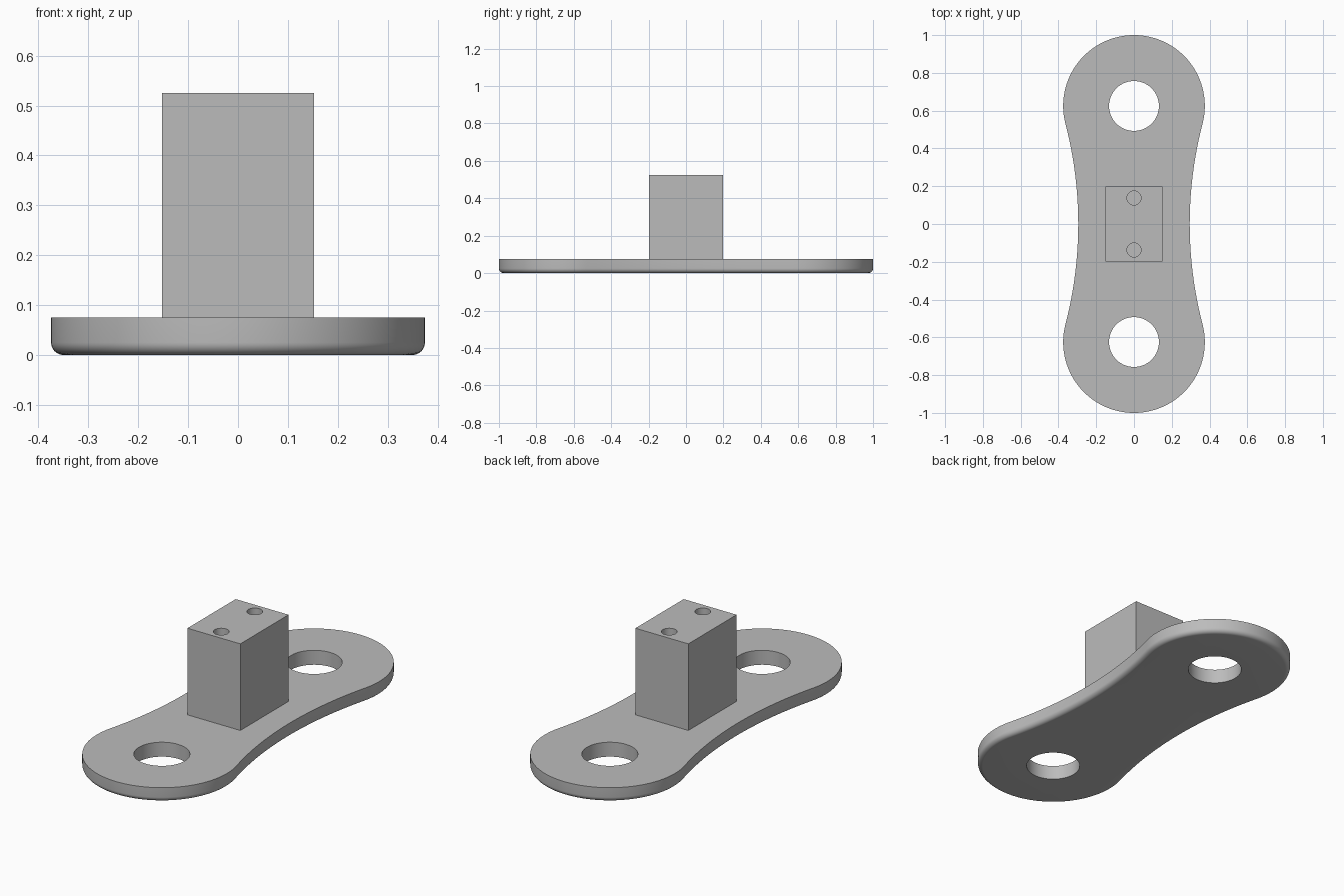
import bpy, bmesh
from math import sin, cos, pi, atan2, sqrt, radians

if "Cube" in bpy.data.objects:
    bpy.data.objects.remove(bpy.data.objects["Cube"])

END_Y, END_R, WAIST = 0.625, 0.375, 0.295
THICK, FILLET, TOP = 0.075, 0.025, 0.525

grey = bpy.data.materials.new("plain grey")
grey.use_nodes = True
grey.diffuse_color = (0.5, 0.5, 0.5, 1)
grey.node_tree.nodes["Principled BSDF"].inputs["Base Color"].default_value = (0.5, 0.5, 0.5, 1)


def finish(name, bm):
    bmesh.ops.recalc_face_normals(bm, faces=bm.faces)
    mesh = bpy.data.meshes.new(name)
    bm.to_mesh(mesh)
    bm.free()
    mesh.materials.append(grey)
    obj = bpy.data.objects.new(name, mesh)
    bpy.context.collection.objects.link(obj)
    return obj


def outline(inset):
    """Two round ends joined by tangent concave arcs, shrunk by inset."""
    gap = END_R - WAIST
    cx = (END_Y ** 2 - gap ** 2) / (2 * gap)
    tilt = atan2(END_Y, cx)
    end_r, side_r = END_R - inset, cx - WAIST + inset
    half = []
    for i in range(65):
        a = -tilt + (pi + 2 * tilt) * i / 64
        half.append((end_r * cos(a), END_Y + end_r * sin(a)))
    for i in range(1, 24):
        a = tilt - 2 * tilt * i / 24
        half.append((-cx + side_r * cos(a), side_r * sin(a)))
    return half + [(-x, -y) for x, y in half]


def drill(obj, radius, y, bottom, top, sides):
    """Cut a pair of vertical round holes at +y and -y."""
    for side in (1, -1):
        bpy.ops.mesh.primitive_cylinder_add(
            vertices=sides, radius=radius, depth=top - bottom,
            location=(0, side * y, (top + bottom) / 2))
        cutter = bpy.context.object
        cutter.name = "hole_cutter"
        cutter.hide_render = True
        cutter.data.materials.append(grey)
        mod = obj.modifiers.new("hole", "BOOLEAN")
        mod.operation, mod.solver, mod.object = "DIFFERENCE", "EXACT", cutter
        bpy.context.view_layer.objects.active = obj
        bpy.ops.object.modifier_apply(modifier=mod.name)
        bpy.data.objects.remove(cutter)


def smooth(obj):
    bpy.ops.object.select_all(action="DESELECT")
    obj.select_set(True)
    bpy.context.view_layer.objects.active = obj
    bpy.ops.object.shade_smooth_by_angle(angle=radians(30))


# Base plate: stacked outlines with a rounded lower edge
bm = bmesh.new()
levels = []
for i in range(9):
    a = pi / 2 * i / 8
    levels.append((FILLET * (1 - sin(a)), FILLET * (1 - cos(a))))
levels.append((0, THICK))
rings = [[bm.verts.new((x, y, z)) for x, y in outline(inset)] for inset, z in levels]
for low, high in zip(rings, rings[1:]):
    for i in range(len(low)):
        j = (i + 1) % len(low)
        bm.faces.new((low[i], low[j], high[j], high[i]))
bm.faces.new(rings[0])
bm.faces.new(rings[-1])
plate = finish("base_plate", bm)
drill(plate, 0.132, END_Y, -0.1, 0.2, 64)
smooth(plate)

# Upright block with two blind screw holes
bm = bmesh.new()
bmesh.ops.create_cube(bm, size=1)
for v in bm.verts:
    v.co.x *= 0.304
    v.co.y *= 0.396
    v.co.z = TOP if v.co.z > 0 else THICK - 0.01
block = finish("upright_block", bm)
drill(block, 0.0375, 0.1375, 0.225, TOP + 0.1, 32)
smooth(block)
